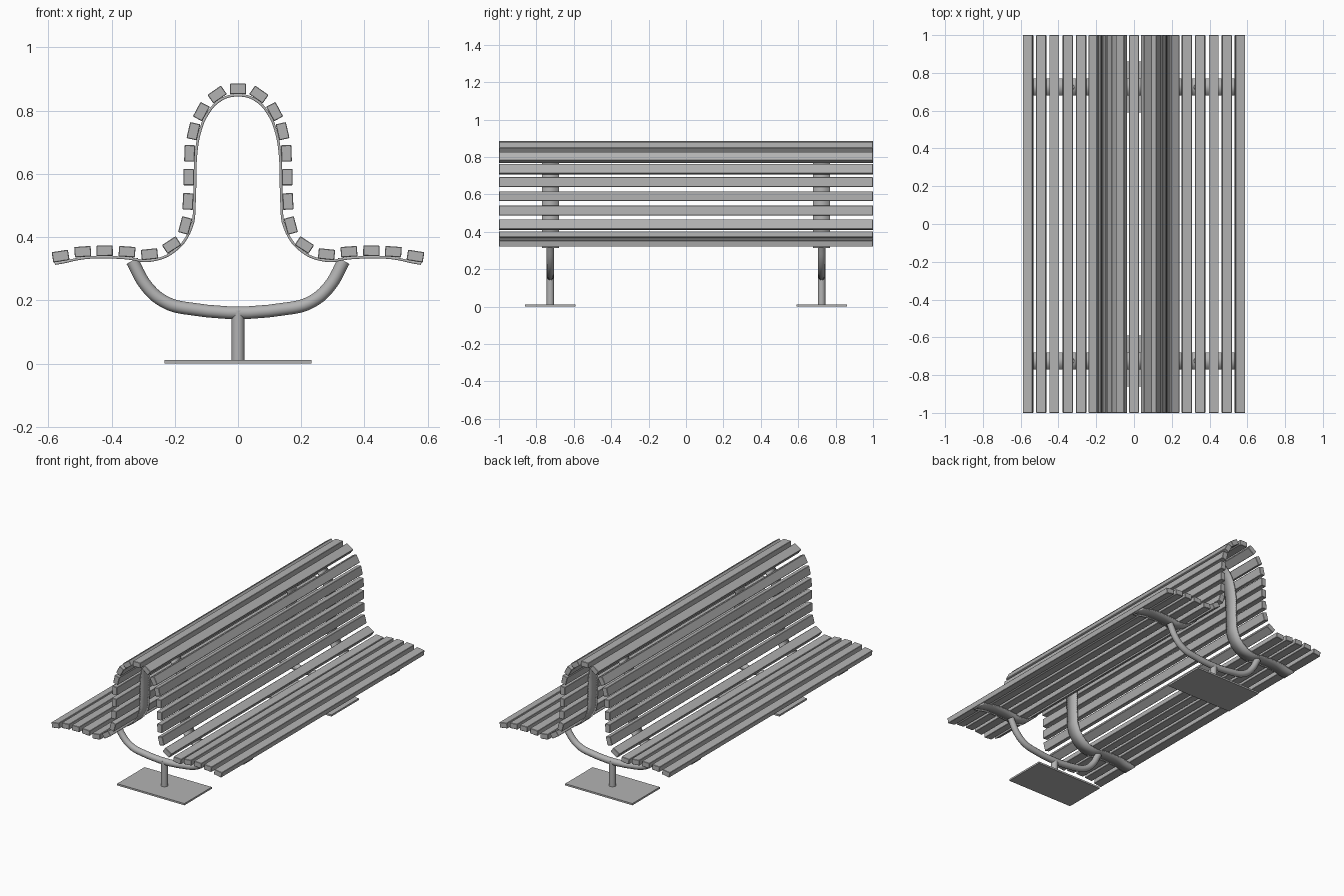
import bpy
from math import radians, sin, cos, pi
from mathutils import Vector

if "Cube" in bpy.data.objects:
    bpy.data.objects.remove(bpy.data.objects["Cube"], do_unlink=True)

grey = bpy.data.materials.new("plain grey")
grey.use_nodes = True
colour = (0.45, 0.45, 0.45, 1)
grey.diffuse_color = colour
grey.node_tree.nodes["Principled BSDF"].inputs["Base Color"].default_value = colour

SLAT_W, SLAT_T, STRAP_T = 0.052, 0.033, 0.008
FRAME_Y = 0.725

# Slat centres from seat edge to top rail: x, z, tilt in degrees
SLATS = [(.561, .340, 9), (.491, .354, 4), (.422, .357, 1), (.351, .354, -4),
         (.280, .346, 6), (.210, .375, 33), (.167, .437, 75), (.158, .513, 87),
         (.156, .590, 90), (.153, .665, 88), (.141, .735, 77), (.116, .797, 62),
         (.066, .851, 35), (0, .869, 0)]


def box(name, size, loc, tilt=0, bevel=0):
    bpy.ops.mesh.primitive_cube_add(size=1, location=loc, rotation=(0, tilt, 0))
    ob = bpy.context.object
    ob.name = name
    ob.scale = size
    bpy.ops.object.transform_apply(location=False, rotation=False, scale=True)
    ob.data.materials.append(grey)
    if bevel:
        mod = ob.modifiers.new("Bevel", "BEVEL")
        mod.width, mod.segments = bevel, 1
    return ob


def path(name, points, y, extrude=0, radius=0):
    """Smooth curve through x, z points, turned into a mesh in the plane at y."""
    data = bpy.data.curves.new(name, "CURVE")
    data.dimensions = "3D" if radius else "2D"
    data.extrude, data.bevel_depth = extrude, radius
    data.bevel_resolution, data.use_fill_caps = 4, bool(radius)
    data.resolution_u = 5
    spline = data.splines.new("BEZIER")
    spline.bezier_points.add(len(points) - 1)
    for p, (x, z) in zip(spline.bezier_points, points):
        p.co = (x, z, 0)
        p.handle_left_type = p.handle_right_type = "AUTO"
    data.materials.append(grey)
    ob = bpy.data.objects.new(name, data)
    bpy.context.collection.objects.link(ob)
    ob.location.y, ob.rotation_euler.x = y, pi / 2
    bpy.ops.object.select_all(action="DESELECT")
    ob.select_set(True)
    bpy.context.view_layer.objects.active = ob
    bpy.ops.object.convert(target="MESH")
    ob = bpy.context.object
    ob.name = name
    bpy.ops.object.shade_smooth_by_angle(angle=radians(35))
    return ob


def mirrored(half):
    """Continue a half path, ending near the centre, to the other side."""
    return half + [(-x, z) for x, z in reversed(half) if x > 0]


# Slats of both seats, the shared backrest and the top rail
for i, (x, z, tilt) in enumerate(SLATS):
    part = "seat_slat" if i < 6 else "back_slat" if x else "top_slat"
    for side in ((1, -1) if x else (1,)):
        box(f"{part}_{i}_{'left' if side > 0 else 'right'}", (SLAT_W, 2, SLAT_T),
            (side * x, 0, z), side * radians(tilt), 0.002)

# Strap runs along the inner face of every slat
gap = (SLAT_T + STRAP_T) / 2
strap = []
for x, z, tilt in SLATS:
    a = radians(tilt)
    strap.append((x - gap * sin(a), z - gap * cos(a)))
first, a = Vector(strap[0]), radians(SLATS[0][2])
strap.insert(0, tuple(first + Vector((cos(a), -sin(a))) * 0.022))

arm = [(.335, .325), (.288, .243), (.235, .197), (.17, .176)]

# Two identical end frames
for label, y in (("front", -FRAME_Y), ("rear", FRAME_Y)):
    ob = path(label + "_strap", mirrored(strap), y, extrude=0.045)
    mod = ob.modifiers.new("Thickness", "SOLIDIFY")
    mod.thickness, mod.offset = STRAP_T, 0
    path(label + "_support_arm", mirrored(arm), y, radius=0.02)
    bpy.ops.mesh.primitive_cylinder_add(vertices=20, radius=0.02, depth=0.16,
                                        location=(0, y, 0.088))
    post = bpy.context.object
    post.name = label + "_post"
    post.data.materials.append(grey)
    bpy.ops.object.shade_smooth_by_angle(angle=radians(35))
    box(label + "_foot_plate", (0.464, 0.27, 0.011), (0, y, 0.0055))
